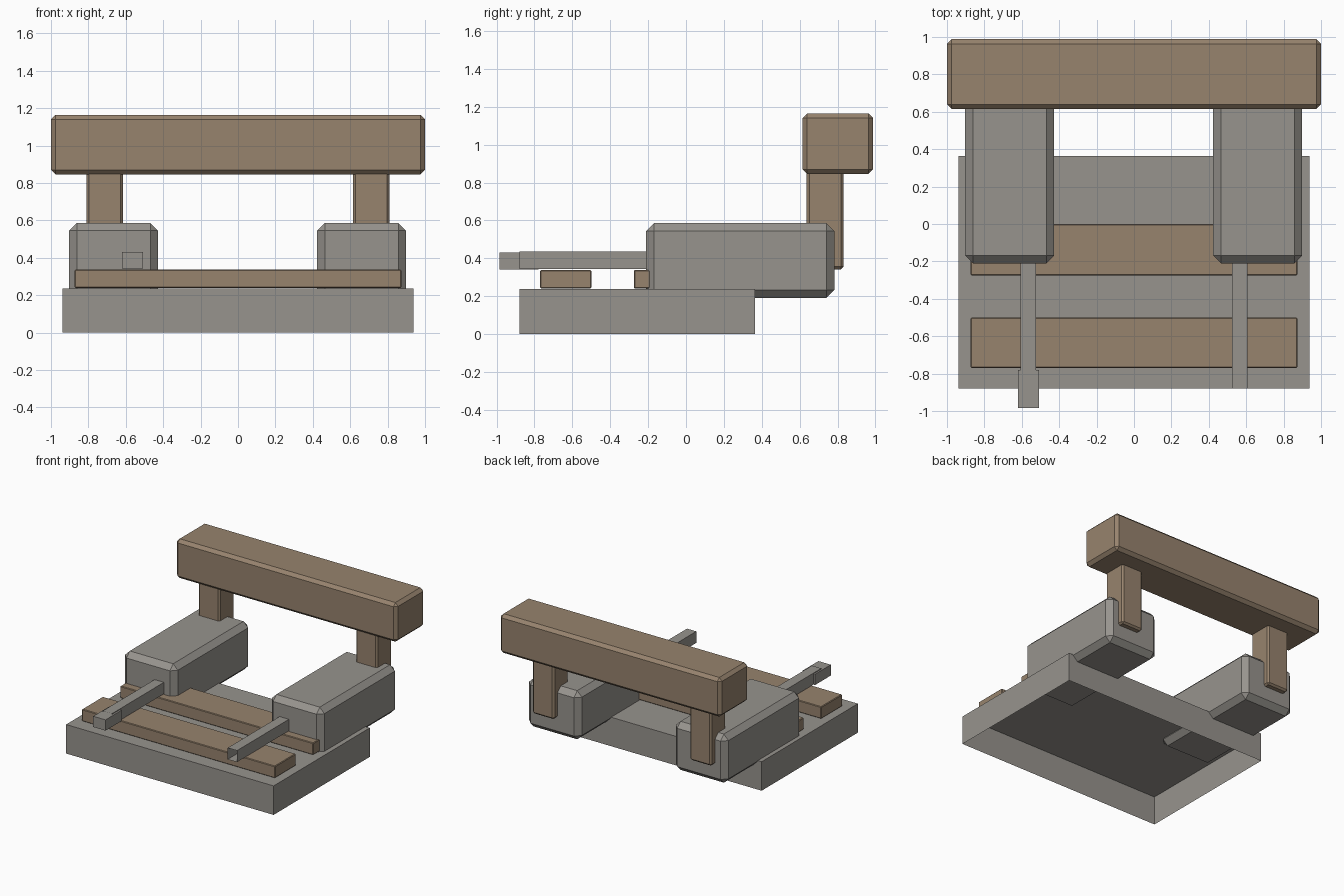
import bpy
import bmesh
from mathutils import Vector

cube = bpy.data.objects.get("Cube")
if cube:
    bpy.data.objects.remove(cube, do_unlink=True)


def material(name, rgb):
    mat = bpy.data.materials.new(name)
    mat.use_nodes = True
    mat.diffuse_color = (*rgb, 1)
    mat.node_tree.nodes["Principled BSDF"].inputs["Base Color"].default_value = (*rgb, 1)
    return mat


GREY = material("warm_grey", (0.31, 0.295, 0.27))
BROWN = material("wood_brown", (0.31, 0.228, 0.155))


def box(name, x, y, z, mat, chamfer=0, open_side=None):
    """Box from (min, max) ranges, with optional chamfer or one missing side."""
    bm = bmesh.new()
    bmesh.ops.create_cube(bm, size=1)
    for v in bm.verts:
        v.co = Vector([lo + (c + 0.5) * (hi - lo) for c, (lo, hi) in zip(v.co, (x, y, z))])
    bm.normal_update()
    if open_side:
        gone = [f for f in bm.faces if f.normal.dot(Vector(open_side)) > 0.9]
        bmesh.ops.delete(bm, geom=gone, context='FACES_ONLY')
    if chamfer:
        bmesh.ops.bevel(bm, geom=bm.edges[:], offset=chamfer, segments=1,
                        affect='EDGES', clamp_overlap=True)
    mesh = bpy.data.meshes.new(name)
    bm.to_mesh(mesh)
    bm.free()
    mesh.materials.append(mat)
    obj = bpy.data.objects.new(name, mesh)
    bpy.context.scene.collection.objects.link(obj)
    return obj


# Base slab, open underneath
box("base", (-0.938, 0.938), (-0.88, 0.363), (0, 0.237), GREY, open_side=(0, 0, -1))

# Two planks lying across the base
for name, y in (("front_plank", (-0.77, -0.5)), ("rear_plank", (-0.275, 0))):
    box(name, (-0.873, 0.873), y, (0.24, 0.338), BROWN, chamfer=0.005)

# Mirrored housings, posts and rods
for side, cx in (("right", -0.665), ("left", 0.661)):
    box(side + "_housing", (cx - 0.238, cx + 0.238), (-0.21, 0.783),
        (0.19, 0.587), GREY, chamfer=0.042)
for side, s in (("right", -1), ("left", 1)):
    px, rx = s * 0.712, s * 0.565
    box(side + "_post", (px - 0.098, px + 0.098), (0.637, 0.832),
        (0.342, 0.9), BROWN, chamfer=0.014)
    box(side + "_rod", (rx - 0.042, rx + 0.042), (-0.88, -0.18),
        (0.343, 0.437), GREY, open_side=(0, -1, 0))

# End block on one rod
box("rod_end_block", (-0.62, -0.508), (-0.985, -0.78), (0.342, 0.43), GREY)

# Cross beam
box("cross_beam", (-1, 1), (0.615, 0.988), (0.845, 1.165), BROWN, chamfer=0.025)
